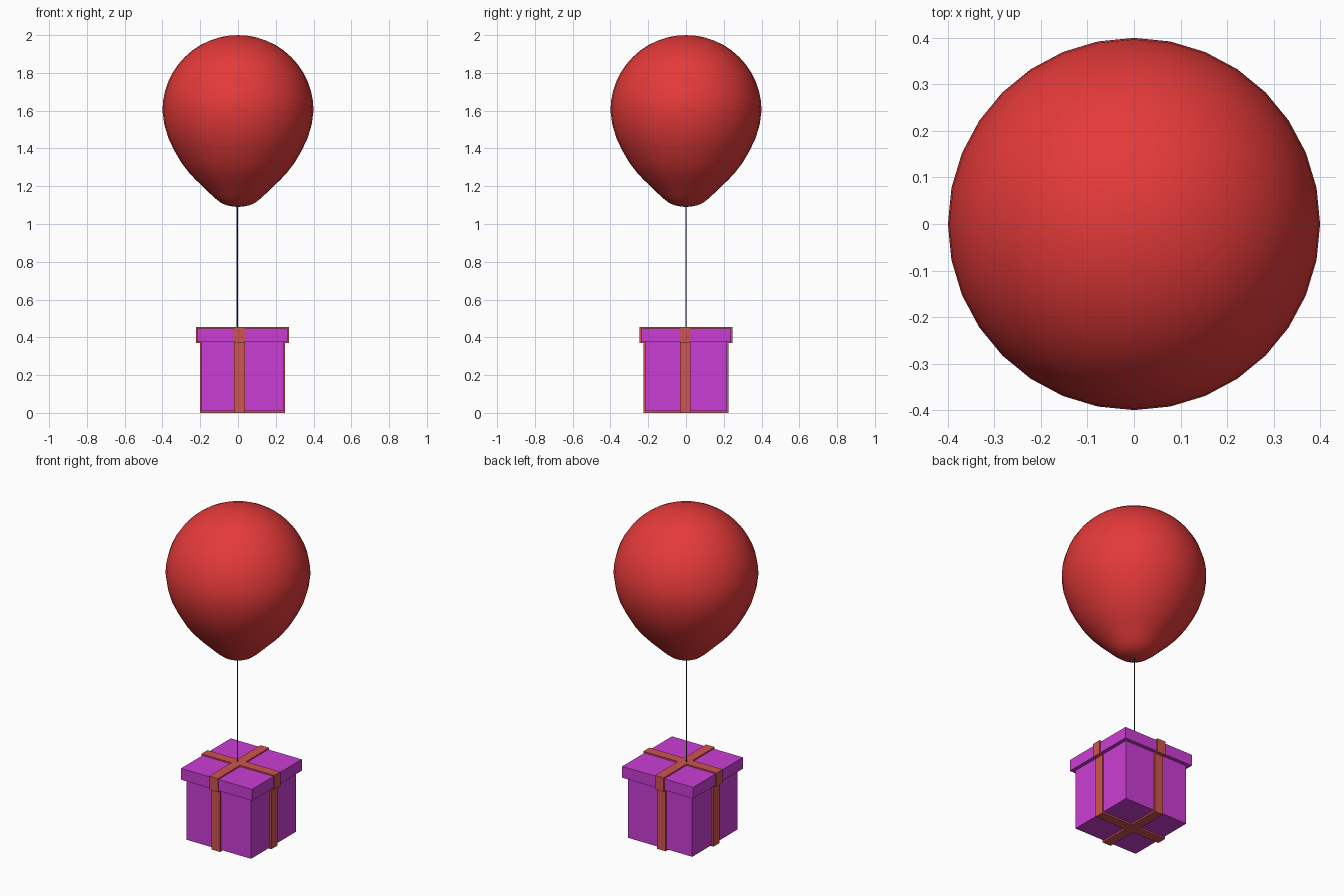
import bpy, bmesh, math
from mathutils import Matrix

if "Cube" in bpy.data.objects:
    bpy.data.objects.remove(bpy.data.objects["Cube"])


def material(name, rgb):
    m = bpy.data.materials.new(name)
    m.diffuse_color = (*rgb, 1)
    m.use_nodes = True
    m.node_tree.nodes["Principled BSDF"].inputs["Base Color"].default_value = m.diffuse_color
    return m


RED = material("balloon red", (0.78, 0.042, 0.042))
PURPLE = material("gift purple", (0.60, 0.048, 0.66))
RIBBON = material("ribbon coral", (0.62, 0.088, 0.08))
CORD = material("string grey", (0.04, 0.04, 0.045))


def add_object(name, bm, mat):
    mesh = bpy.data.meshes.new(name)
    bmesh.ops.recalc_face_normals(bm, faces=bm.faces)
    bm.to_mesh(mesh)
    bm.free()
    mesh.materials.append(mat)
    ob = bpy.data.objects.new(name, mesh)
    bpy.context.collection.objects.link(ob)
    return ob


def box(name, centre, half, z0, z1, mat):
    bm = bmesh.new()
    place = Matrix.Translation((centre[0], centre[1], (z0 + z1) / 2))
    size = Matrix.Diagonal((2 * half[0], 2 * half[1], z1 - z0, 1))
    bmesh.ops.create_cube(bm, size=1, matrix=place @ size)
    return add_object(name, bm, mat)


# balloon: rounded top, tapering to a blunt rounded tip
profile = [(0, 1.09), (0.03, 1.093), (0.06, 1.099), (0.09, 1.112), (0.12, 1.135),
           (0.15, 1.163), (0.185, 1.197), (0.225, 1.235), (0.262, 1.275),
           (0.30, 1.325), (0.335, 1.385), (0.367, 1.45), (0.39, 1.525)]
for i in range(13):
    a = math.pi / 2 * i / 12
    profile.append((0.4 * math.cos(a) if i < 12 else 0, 1.6 + 0.4 * math.sin(a)))
bm = bmesh.new()
verts = [bm.verts.new((r, 0, z)) for r, z in profile]
edges = [bm.edges.new(pair) for pair in zip(verts, verts[1:])]
bmesh.ops.spin(bm, geom=verts + edges, cent=(0, 0, 0), axis=(0, 0, 1),
               angle=2 * math.pi, steps=32)
bmesh.ops.remove_doubles(bm, verts=bm.verts, dist=0.0005)
balloon = add_object("balloon", bm, RED)
for p in balloon.data.polygons:
    p.use_smooth = True

# string from the balloon tip to the lid
bm = bmesh.new()
bmesh.ops.create_cone(bm, cap_ends=True, segments=8, radius1=0.0035, radius2=0.0035,
                      depth=0.66, matrix=Matrix.Translation((-0.004, 0, 0.77)))
add_object("string", bm, CORD)

# gift box and lid
C = (0.023, 0.0)
box("gift_box", C, (0.217, 0.217), 0.01, 0.39, PURPLE)
box("gift_lid", C, (0.239, 0.239), 0.378, 0.447, PURPLE)

# ribbon bands, wrapped both ways round the box and the lid
RX, RY, W = 0.008, -0.004, 0.029
for part, reach, z0, z1 in (("box", 0.225, 0.0, 0.385), ("lid", 0.246, 0.371, 0.455)):
    box(part + "_ribbon_front_to_back", (RX, C[1]), (W, reach), z0, z1, RIBBON)
    box(part + "_ribbon_side_to_side", (C[0], RY), (reach, W), z0, z1, RIBBON)
